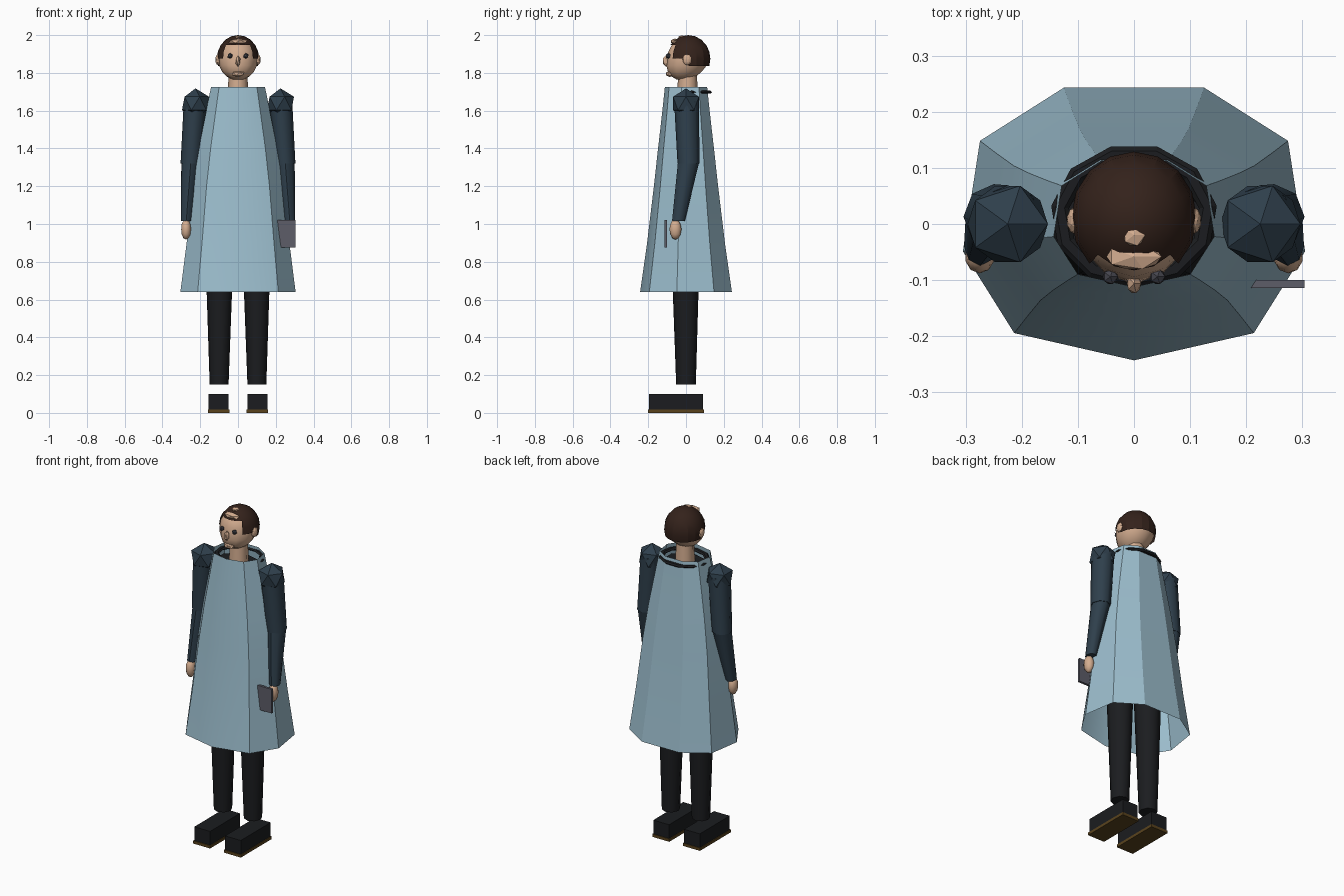
import bpy, bmesh, math
from mathutils import Vector, Matrix

if "Cube" in bpy.data.objects:
    bpy.data.objects.remove(bpy.data.objects["Cube"])


def mat(name, r, g, b):
    m = bpy.data.materials.new(name)
    m.diffuse_color = (r, g, b, 1)
    m.use_nodes = True
    m.node_tree.nodes["Principled BSDF"].inputs["Base Color"].default_value = m.diffuse_color
    return m


COAT = mat("pale_blue", 0.33, 0.51, 0.61)
SLEEVE = mat("slate", 0.028, 0.05, 0.072)
BLACK = mat("black", 0.011, 0.012, 0.014)
SKIN = mat("skin", 0.66, 0.42, 0.28)
HAIR = mat("dark_brown", 0.034, 0.016, 0.011)
SOLE = mat("sole_brown", 0.1, 0.055, 0.012)
GREY = mat("grey", 0.11, 0.11, 0.14)
EYE = mat("eye_grey", 0.06, 0.06, 0.075)


def finish(name, bm, material, smooth=None):
    bmesh.ops.recalc_face_normals(bm, faces=bm.faces)
    me = bpy.data.meshes.new(name)
    bm.to_mesh(me)
    bm.free()
    me.materials.append(material)
    ob = bpy.data.objects.new(name, me)
    bpy.context.collection.objects.link(ob)
    if smooth:
        bpy.ops.object.select_all(action='DESELECT')
        ob.select_set(True)
        bpy.context.view_layer.objects.active = ob
        bpy.ops.object.shade_smooth_by_angle(angle=math.radians(smooth))
    return ob


def loft(name, rings, material, caps=True, smooth=None):
    bm = bmesh.new()
    rows = [[bm.verts.new(p) for p in ring] for ring in rings]
    n = len(rows[0])
    for a, b in zip(rows, rows[1:]):
        for i in range(n):
            j = (i + 1) % n
            bm.faces.new((a[i], a[j], b[j], b[i]))
    if caps:
        bm.faces.new(rows[0])
        bm.faces.new(rows[-1])
    return finish(name, bm, material, smooth)


def ring(cx, cy, z, rx, ry, n):
    return [(cx + rx * math.sin(2 * math.pi * i / n), cy - ry * math.cos(2 * math.pi * i / n), z)
            for i in range(n)]


def box(name, lo, hi, material):
    bm = bmesh.new()
    bmesh.ops.create_cube(bm, size=1)
    lo, hi = Vector(lo), Vector(hi)
    for v in bm.verts:
        v.co = (lo + hi) / 2 + v.co * (hi - lo)
    return finish(name, bm, material)


def blob(name, center, radii, material, sub=1, smooth=None):
    bm = bmesh.new()
    bmesh.ops.create_icosphere(bm, subdivisions=sub, radius=1)
    bm.transform(Matrix.Translation(center) @ Matrix.Diagonal((*radii, 1)))
    return finish(name, bm, material, smooth)


# Coat: nine-sided open shell, unit outline scaled per height
outline = [(0, -1), (.70, -.8), (1, -.2), (.9, .61), (.41, 1)]
outline += [(-x, y) for x, y in reversed(outline[1:])]
coat_profile = [(.64, .305, .243), (.9, .272, .206), (1.2, .238, .170),
                (1.4, .207, .148), (1.6, .168, .125), (1.725, .143, .112)]
loft("coat", [[(x * rx, y * ry, z) for x, y in outline] for z, rx, ry in coat_profile],
     COAT, caps=False, smooth=25)

# Torso under the coat, with a dark neckline poking through
loft("torso", [ring(0, 0, .93, .165, .11, 10), ring(0, 0, 1.3, .17, .11, 10),
               ring(0, 0, 1.67, .125, .095, 10)], BLACK)
tube = []
for k in range(7):
    t = 2 * math.pi * k / 6
    w = .016 * math.cos(t)
    tube.append(ring(0, .014, 1.698 + .009 * math.sin(t), .133 + w, .113 + w, 11))
loft("neckline", tube, BLACK, caps=False)

# Neck
loft("neck", [ring(0, .008, 1.65, .055, .055, 8), ring(0, .008, 1.8, .05, .05, 8)], SKIN, smooth=50)

# Head: ellipsoid with the jaw pushed forward
bm = bmesh.new()
bmesh.ops.create_uvsphere(bm, u_segments=12, v_segments=10, radius=1)
for v in bm.verts:
    v.co = Vector((v.co.x * .105, v.co.y * .112 + .012 + min(0, v.co.z) * .03, 1.875 + v.co.z * .115))
finish("head", bm, SKIN, smooth=40)

# Hair: shell trimmed to a hairline, sideburns and nape
bm = bmesh.new()
bmesh.ops.create_uvsphere(bm, u_segments=16, v_segments=10, radius=1)
for v in bm.verts:
    v.co = Vector((v.co.x * .112, v.co.y * .117 + .012, 1.875 + v.co.z * .125))


def bare(f):
    c = f.calc_center_median()
    return not (c.z > 1.947 or (c.y > -.055 and c.z > 1.875) or (c.y > .03 and c.z > 1.84))


bmesh.ops.delete(bm, geom=[f for f in bm.faces if bare(f)], context='FACES')
finish("hair", bm, HAIR, smooth=20)

# Thin spots where the scalp shows
blob("scalp_patch_front", (0, -.058, 1.966), (.055, .026, .016), SKIN)
blob("scalp_patch_top", (0, -.02, 1.989), (.022, .022, .010), SKIN)

# Face
blob("nose", (0, -.106, 1.862), (.014, .02, .03), SKIN)
blob("mouth", (0, -.086, 1.795), (.036, .022, .018), SKIN)

for side, s in (("left", -1), ("right", 1)):
    blob(side + "_eye", (s * .042, -.094, 1.89), (.015, .015, .015), EYE)
    blob(side + "_ear", (s * .106, .006, 1.87), (.014, .024, .029), SKIN, 2)

    # Arm
    blob(side + "_shoulder", (s * .225, 0, 1.638), (.08, .08, .08), SLEEVE)
    loft(side + "_upper_arm", [ring(s * .225, .003, 1.65, .062, .066, 8),
                               ring(s * .25, .013, 1.32, .054, .058, 8)], SLEEVE, smooth=50)
    loft(side + "_forearm", [ring(s * .25, .013, 1.325, .05, .056, 8),
                             ring(s * .274, -.04, 1.015, .029, .034, 8)], SLEEVE, smooth=50)
    blob(side + "_hand", (s * .275, -.056, .972), (.027, .032, .055), SKIN, 2, 50)

    # Leg
    loft(side + "_leg", [ring(s * .1, 0, .15, .05, .052, 8),
                         ring(s * .098, -.003, .95, .078, .078, 8)], BLACK, smooth=50)

    # Shoe
    a, b = sorted((s * .05, s * .155))
    box(side + "_shoe", (a, -.195, .015), (b, .09, .1), BLACK)
    box(side + "_sole", (a - .004, -.2, 0), (b + .004, .094, .017), SOLE)

# Flat tablet held at the right hand
box("tablet", (.205, -.114, .875), (.304, -.1, 1.02), GREY)
